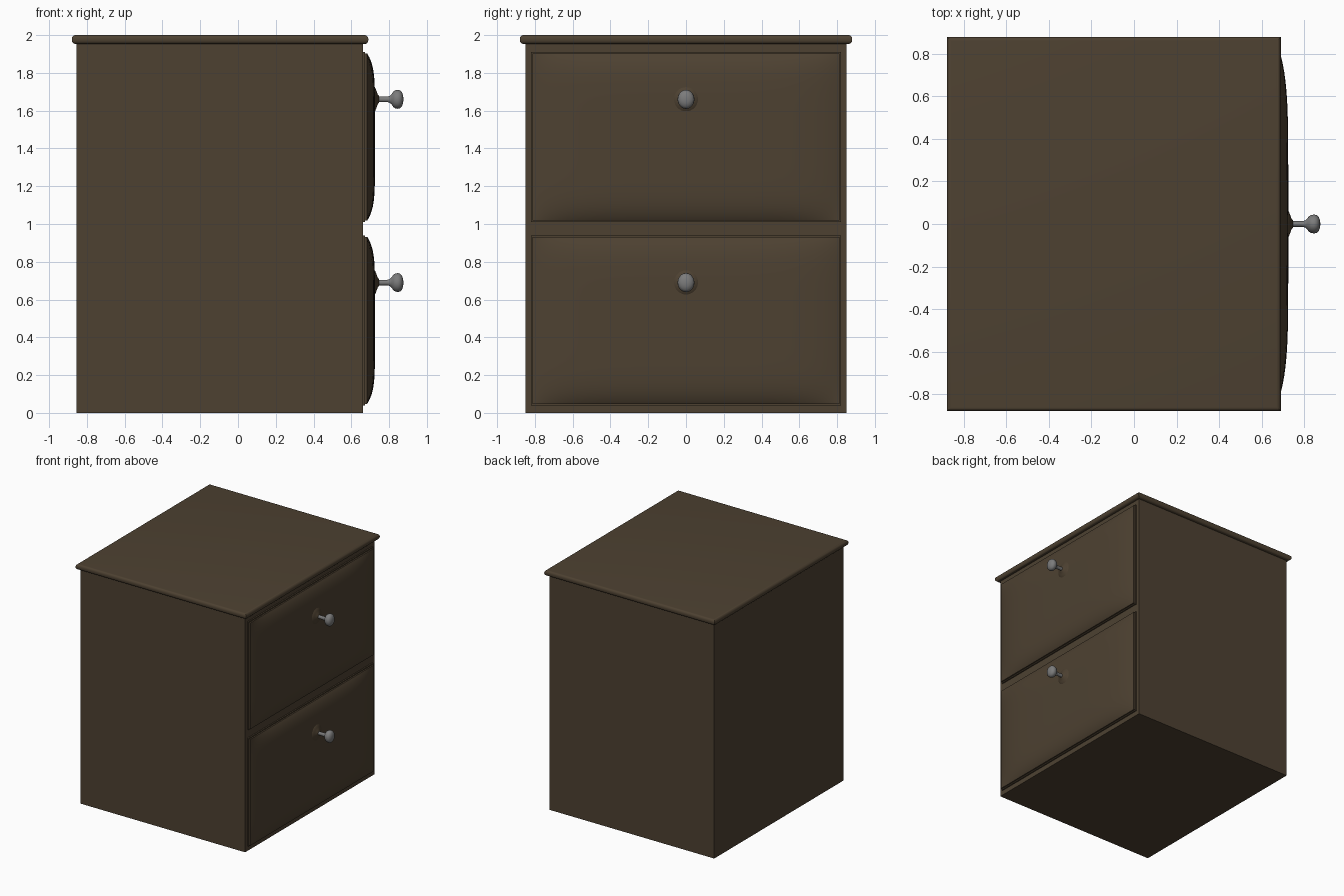
import bpy, bmesh, math

if "Cube" in bpy.data.objects:
    bpy.data.objects.remove(bpy.data.objects["Cube"])


def material(name, rgb):
    m = bpy.data.materials.new(name)
    m.diffuse_color = (*rgb, 1)
    m.use_nodes = True
    m.node_tree.nodes["Principled BSDF"].inputs["Base Color"].default_value = m.diffuse_color
    return m


WOOD = material("dark_wood", (0.075, 0.053, 0.031))
METAL = material("grey_metal", (0.2, 0.2, 0.2))


def finish(bm, name, mat, angle=None):
    bmesh.ops.recalc_face_normals(bm, faces=bm.faces)
    me = bpy.data.meshes.new(name)
    bm.to_mesh(me)
    bm.free()
    me.materials.append(mat)
    ob = bpy.data.objects.new(name, me)
    bpy.context.collection.objects.link(ob)
    if angle:
        bpy.ops.object.select_all(action='DESELECT')
        ob.select_set(True)
        bpy.context.view_layer.objects.active = ob
        bpy.ops.object.shade_smooth_by_angle(angle=math.radians(angle))
    return ob


def box(name, lo, hi, round_edges=0):
    bm = bmesh.new()
    bmesh.ops.create_cube(bm, size=1)
    for v in bm.verts:
        v.co = [lo[i] if v.co[i] < 0 else hi[i] for i in range(3)]
    if round_edges:
        # round only the horizontal edges, so the plan keeps square corners
        edges = [e for e in bm.edges if abs(e.verts[0].co.z - e.verts[1].co.z) < 1e-5]
        bmesh.ops.bevel(bm, geom=edges, offset=round_edges, segments=5,
                        profile=0.5, affect='EDGES')
    return finish(bm, name, WOOD, 35 if round_edges else None)


def pillow(name, zc, hy, hz, x0, x_rim, bulge, n=32):
    # domed drawer face: grid denser toward its edges, with a straight rim
    bm = bmesh.new()
    t = [math.sin(math.pi / 2 * (2 * i / n - 1)) for i in range(n + 1)]
    grid = [[bm.verts.new((x_rim + bulge * (1 - abs(u) ** 6) * (1 - abs(w) ** 7),
                           u * hy, zc + w * hz)) for w in t] for u in t]
    for i in range(n):
        for j in range(n):
            bm.faces.new((grid[i][j], grid[i + 1][j],
                          grid[i + 1][j + 1], grid[i][j + 1]))
    rim = [e for e in bm.edges if e.is_boundary]
    ext = bmesh.ops.extrude_edge_only(bm, edges=rim)
    for g in ext["geom"]:
        if isinstance(g, bmesh.types.BMVert):
            g.co.x = x0
    return finish(bm, name, WOOD, 40)


def turned(name, zc, profile, mat, z_scale=1, n=32):
    # lathe (x, radius) pairs around the x axis
    bm = bmesh.new()
    vs = [bm.verts.new((x, r, 0)) for x, r in profile]
    es = [bm.edges.new(p) for p in zip(vs, vs[1:])]
    bmesh.ops.spin(bm, geom=vs + es, cent=(0, 0, 0), axis=(1, 0, 0),
                   angle=2 * math.pi, steps=n)
    bmesh.ops.remove_doubles(bm, verts=bm.verts, dist=1e-5)
    for v in bm.verts:
        v.co.z = zc + v.co.z * z_scale
    return finish(bm, name, mat, 50)


# Carcass and overhanging top
box("cabinet_body", (-0.855, -0.85, 0), (0.661, 0.85, 1.955))
box("cabinet_top", (-0.88, -0.88, 1.953), (0.69, 0.88, 2.0), 0.02)

# Two drawers, each with backing, domed face, flared boss and knob
BOSS = [(0.715, 0.075), (0.726, 0.062), (0.733, 0.045), (0.739, 0.028),
        (0.746, 0.018), (0.75, 0.0)]
KNOB = [(0.735, 0.013), (0.79, 0.013), (0.803, 0.016), (0.813, 0.024),
        (0.822, 0.036), (0.832, 0.042), (0.846, 0.0445), (0.858, 0.042),
        (0.868, 0.033), (0.874, 0.018), (0.876, 0.0)]
for label, z0, knob_z in (("upper", 1.01, 1.66), ("lower", 0.04, 0.69)):
    box(label + "_drawer_backing", (0.64, -0.82, z0), (0.672, 0.82, z0 + 0.9))
    pillow(label + "_drawer_face", z0 + 0.45, 0.812, 0.442, 0.665, 0.684, 0.041)
    turned(label + "_knob_boss", knob_z, BOSS, WOOD)
    turned(label + "_knob", knob_z, KNOB, METAL, 1.13)
